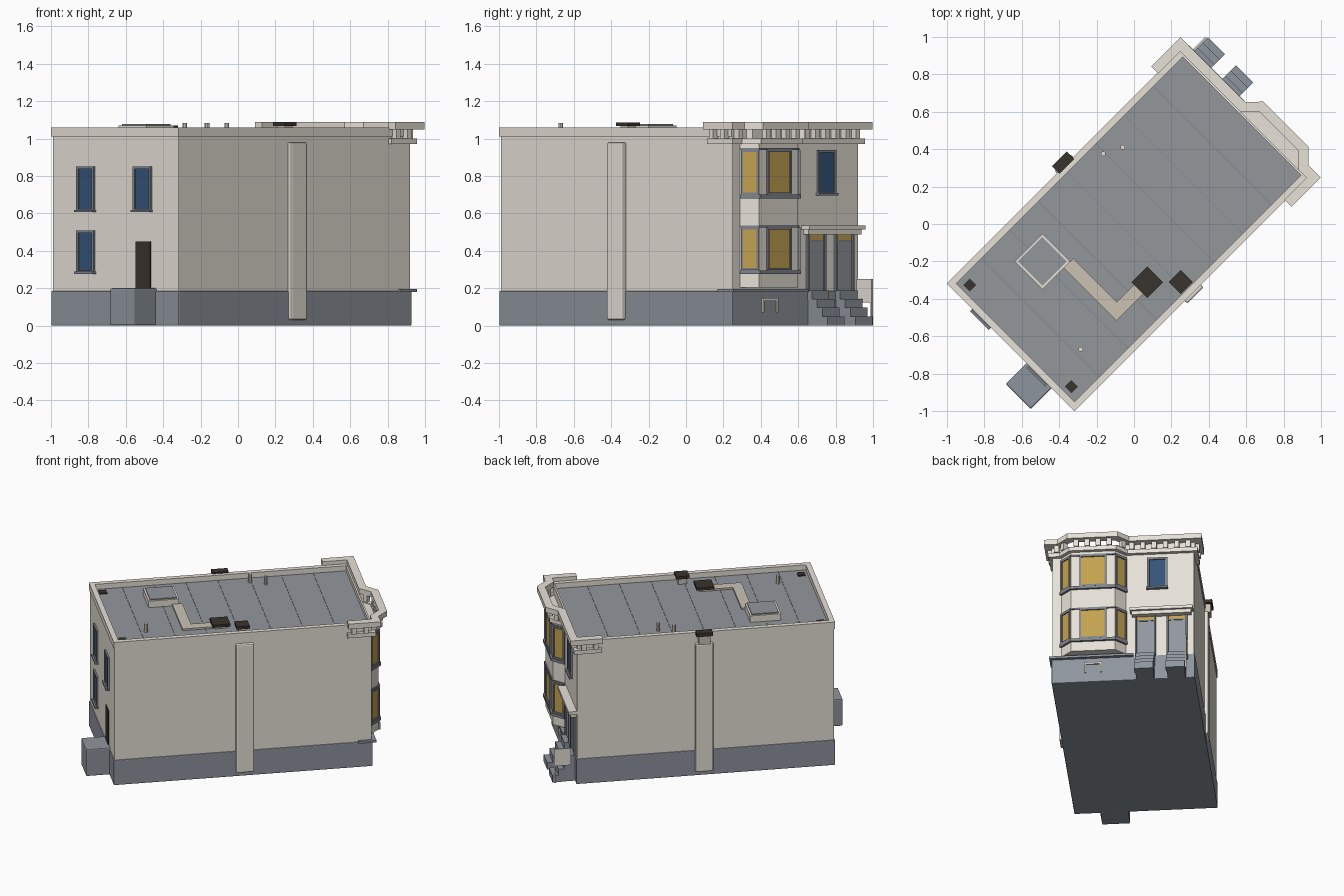
import bpy, bmesh, math
from mathutils import Matrix, Vector

if "Cube" in bpy.data.objects:
    bpy.data.objects.remove(bpy.data.objects["Cube"])

# The building is laid out along its own axes (x = towards the facade) and turned 45 degrees at the end
COL = {
    "wall": (0.80, 0.75, 0.68), "base": (0.27, 0.30, 0.34), "roof": (0.29, 0.31, 0.33),
    "trim": (0.22, 0.24, 0.27), "lit": (0.55, 0.36, 0.08), "blue": (0.035, 0.09, 0.19),
    "dark": (0.04, 0.033, 0.027), "duct": (0.60, 0.54, 0.45), "door": (0.28, 0.31, 0.34),
}
MATS = {}
for n, c in COL.items():
    MATS[n] = bpy.data.materials.new(n)
    MATS[n].diffuse_color = (*c, 1)
BEVEL = {"base": .006, "main_walls": .004, "chimney_breast": .01, "rear_landing": .008}
parts = {}


def part(name, mat):
    return parts.setdefault(name, (bmesh.new(), mat))[0]


def box(name, mat, x, y, z, frame=Matrix()):
    """Box from three (min, max) ranges, placed in an optional frame."""
    size = Matrix.Diagonal((x[1] - x[0], y[1] - y[0], z[1] - z[0], 1))
    mid = Matrix.Translation(((x[0] + x[1]) / 2, (y[0] + y[1]) / 2, (z[0] + z[1]) / 2))
    bmesh.ops.create_cube(part(name, mat), size=1, matrix=frame @ mid @ size)


def prism(name, mat, pts, z0, z1):
    """Extrude a flat outline between two heights."""
    bm = part(name, mat)
    lo = [bm.verts.new((*p, z0)) for p in pts]
    hi = [bm.verts.new((*p, z1)) for p in pts]
    faces = [bm.faces.new(lo[::-1]), bm.faces.new(hi)]
    for i in range(len(pts)):
        j = (i + 1) % len(pts)
        faces.append(bm.faces.new((lo[i], lo[j], hi[j], hi[i])))
    bmesh.ops.recalc_face_normals(bm, faces=faces)


def normal(a, b):
    d = (Vector(b) - Vector(a)).normalized()
    return Vector((d.y, -d.x))


def offset(path, d):
    """Mitred offset of an open path, outwards."""
    out = []
    for i, p in enumerate(path):
        n1 = normal(path[max(i - 1, 0)], path[max(i, 1)])
        k = min(i, len(path) - 2)
        m = n1 + normal(path[k], path[k + 1])
        out.append(tuple(Vector(p) + m * (2 * d / m.length_squared)))
    return out


def band(name, mat, path, d0, d1, z0, z1):
    """Moulding along a path, between two offsets and two heights."""
    a, b = offset(path, d0), offset(path, d1)
    for i in range(len(path) - 1):
        prism(name, mat, [a[i], b[i], b[i + 1], a[i + 1]], z0, z1)


def face_frame(a, b):
    """Frame at the middle of wall segment a-b: x points outwards."""
    n, m = normal(a, b), (Vector(a) + Vector(b)) / 2
    return Matrix.Translation((*m, 0)) @ Matrix.Rotation(math.atan2(n.y, n.x), 4, "Z")


def window(name, glass, f, w, z0, z1, t=0.014, sill=True):
    h = w / 2
    box(name + "_glass", glass, (-0.01, 0.004), (-h, h), (z0, z1), f)
    for s in (-1, 1):
        box(name + "_frame", "trim", (-0.01, 0.012), sorted((s * h, s * (h + t))), (z0 - t, z1 + t), f)
    for z in (z0 - t, z1):
        box(name + "_frame", "trim", (-0.01, 0.012), (-h, h), (z, z + t), f)
    if sill:
        box(name + "_sill", "trim", (-0.01, 0.024), (-h - t - .005, h + t + .005), (z0 - t - .004, z0 - t + .008), f)


# Main body, base and parapet
FX, BX, HW = 0.827, -0.926, 0.477
box("base", "base", (-0.932, 0.833), (-0.483, 0.483), (0, 0.185))
box("main_walls", "wall", (BX, FX), (-HW, HW), (0.18, 1.018))
box("roof", "roof", (BX + .03, FX - .012), (-HW + .03, HW - .03), (1.015, 1.022))
box("parapet", "wall", (-0.932, BX + .03), (-0.483, 0.483), (1.01, 1.06))
box("parapet", "wall", (FX - .012, FX), (-HW, HW), (1.01, 1.055))
for s in (-1, 1):
    box("parapet", "wall", (BX + .03, FX), sorted((s * .447, s * .483)), (1.01, 1.06))
for i in range(1, 8):
    x = BX + i * 0.217
    box("roof_seams", "trim", (x - .002, x + .002), (-.447, .447), (1.02, 1.025))

# Two storey bay and the facade path that follows it
bay = [(FX, -0.417), (0.898, -0.346), (0.898, -0.05), (FX, 0.02)]
path = [(0.66, -HW), (FX, -HW), *bay, (FX, HW), (0.66, HW)]
prism("bay", "wall", [(0.80, -0.417), *bay, (0.80, 0.02)], 0.205, 0.995)
for z in (0.275, 0.68):
    band("bay_sill_band", "trim", bay, -0.005, 0.015, z, z + 0.02)
for z in (0.532, 0.945):
    band("bay_head_band", "trim", bay, -0.005, 0.008, z - .006, z + .004)
for i, w in enumerate((0.072, 0.16, 0.072)):
    f = face_frame(bay[i], bay[i + 1])
    for z0, z1 in ((0.308, 0.515), (0.713, 0.928)):
        window("bay_window", "lit", f, w, z0, z1, 0.011, False)

# Cornice: lower band, brackets, projecting top
band("cornice_lower", "wall", path, -0.005, 0.025, 0.97, 1.0)
band("cornice_top", "wall", path, 0.0, 0.054, 1.05, 1.088)
for a, b in zip(path, path[1:]):
    length = (Vector(b) - Vector(a)).length
    f = face_frame(a, b)
    n = max(1, round(length / 0.075))
    for i in range(n):
        y = (i + 0.5) * length / n - length / 2
        box("cornice_brackets", "wall", (0.0, 0.035), (y - .016, y + .016), (1.0, 1.05), f)

# Water table ledge and basement window trim below the bay
box("water_table", "base", (0.735, 0.857), (-0.497, 0.07), (0.18, 0.196))
for y in (-0.255, -0.148):
    box("basement_trim", "wall", (0.82, 0.842), (y - .006, y + .006), (0.07, 0.147))
box("basement_trim", "wall", (0.82, 0.842), (-0.255, -0.148), (0.133, 0.147))

# Facade window, paired doors, hood and stoops
window("front_window", "blue", Matrix.Translation((FX, 0.23, 0)), 0.108, 0.715, 0.925)
for y in (0.15, 0.362):
    f = Matrix.Translation((FX, y, 0))
    box("front_doors", "door", (-.01, .005), (-.058, .058), (0.185, 0.452), f)
    box("door_transoms", "lit", (-.01, .005), (-.058, .058), (0.458, 0.485), f)
    for s in (-1, 1):
        box("door_frames", "trim", (-.01, .014), sorted((s * .058, s * .07)), (0.185, 0.487), f)
    box("door_frames", "trim", (-.01, .01), (-.058, .058), (0.450, 0.459), f)
    for i in range(4):
        x1, z = 0.041 + 0.039 * i, 0.188 - 0.046 * i
        box("stoop_steps", "base", (x1 - .06, x1), (-.065, .065), (z - .05, z), f)
        if i < 3:
            box("stoop_core", "base", (-.007, x1 - .004), (-.06, .06), (0, z - .048), f)
box("door_hood", "wall", (0.81, 0.868), (0.06, 0.46), (0.487, 0.515))
box("door_hood_top", "wall", (0.81, 0.884), (0.048, 0.472), (0.513, 0.535))
box("stoop_rail", "wall", (0.86, 0.976), (0.428, 0.438), (0.125, 0.25))
box("stoop_rail", "wall", (0.966, 0.976), (0.428, 0.438), (0, 0.125))

# Rear windows, door and landing
rear = lambda y: Matrix.Translation((BX, y, 0)) @ Matrix.Rotation(math.pi, 4, "Z")
for y, z, h in ((0.22, 0.295, 0.2), (0.22, 0.625, 0.212), (-0.208, 0.625, 0.212)):
    window("rear_window", "blue", rear(y), 0.104, z, z + h)
box("rear_door", "dark", (-.01, .006), (-.055, .055), (0.2, 0.45), rear(-0.212))
box("rear_landing", "base", (-1.09, -0.92), (-0.31, -0.12), (0, 0.2))

# Chimney breasts on both side walls, with stacks and dark caps
for s in (-1, 1):
    box("chimney_breast", "wall", (-0.1, 0.024), sorted((s * .46, s * .502)), (0.03, 0.98))
box("chimney_stack", "duct", (-.07, -.012), (-.425, -.367), (1.02, 1.07))
box("chimney_caps", "dark", (-.087, .003), (-.441, -.351), (1.067, 1.087))
box("chimney_stack", "duct", (-.075, .003), (.478, .517), (0.98, 1.045))
box("chimney_caps", "dark", (-.091, .02), (.472, .528), (1.045, 1.07))

# Roof hatch, duct, fan unit, drains and vent pipes
box("roof_hatch", "wall", (-.593, -.383), (.10, .31), (1.02, 1.07))
box("roof_hatch_lid", "roof", (-.58, -.396), (.113, .297), (1.06, 1.077))
box("roof_duct", "duct", (-.431, -.361), (-.30, .10), (1.02, 1.035))
box("roof_duct", "duct", (-.361, -.17), (-.30, -.23), (1.02, 1.035))
box("roof_fan", "dark", (-.23, -.11), (-.33, -.21), (1.04, 1.06))
box("roof_fan_curb", "duct", (-.21, -.13), (-.31, -.23), (1.02, 1.042))
for y in (0.39, -0.378):
    box("roof_drains", "dark", (-.877, -.827), (y - .025, y + .025), (1.02, 1.03))
for x, y in ((-.165, .375), (-.06, .41), (-.285, -.67)):
    u, v = (x + y) / math.sqrt(2), (y - x) / math.sqrt(2)
    bmesh.ops.create_cone(part("vent_pipes", "wall"), cap_ends=True, segments=10, radius1=.013,
                          radius2=.013, depth=.065, matrix=Matrix.Translation((u, v, 1.05)))

# Turn every part into an object
for name, (bm, mat) in parts.items():
    me = bpy.data.meshes.new(name)
    bm.to_mesh(me)
    bm.free()
    me.materials.append(MATS[mat])
    ob = bpy.data.objects.new(name, me)
    ob.rotation_euler.z = math.radians(45)
    bpy.context.collection.objects.link(ob)
    if name in BEVEL:
        mod = ob.modifiers.new("soft_edges", "BEVEL")
        mod.width, mod.segments = BEVEL[name], 2

for m in bpy.data.materials:
    if m.users and not m.is_grease_pencil:
        m.use_nodes = True
        m.node_tree.nodes["Principled BSDF"].inputs["Base Color"].default_value = m.diffuse_color
